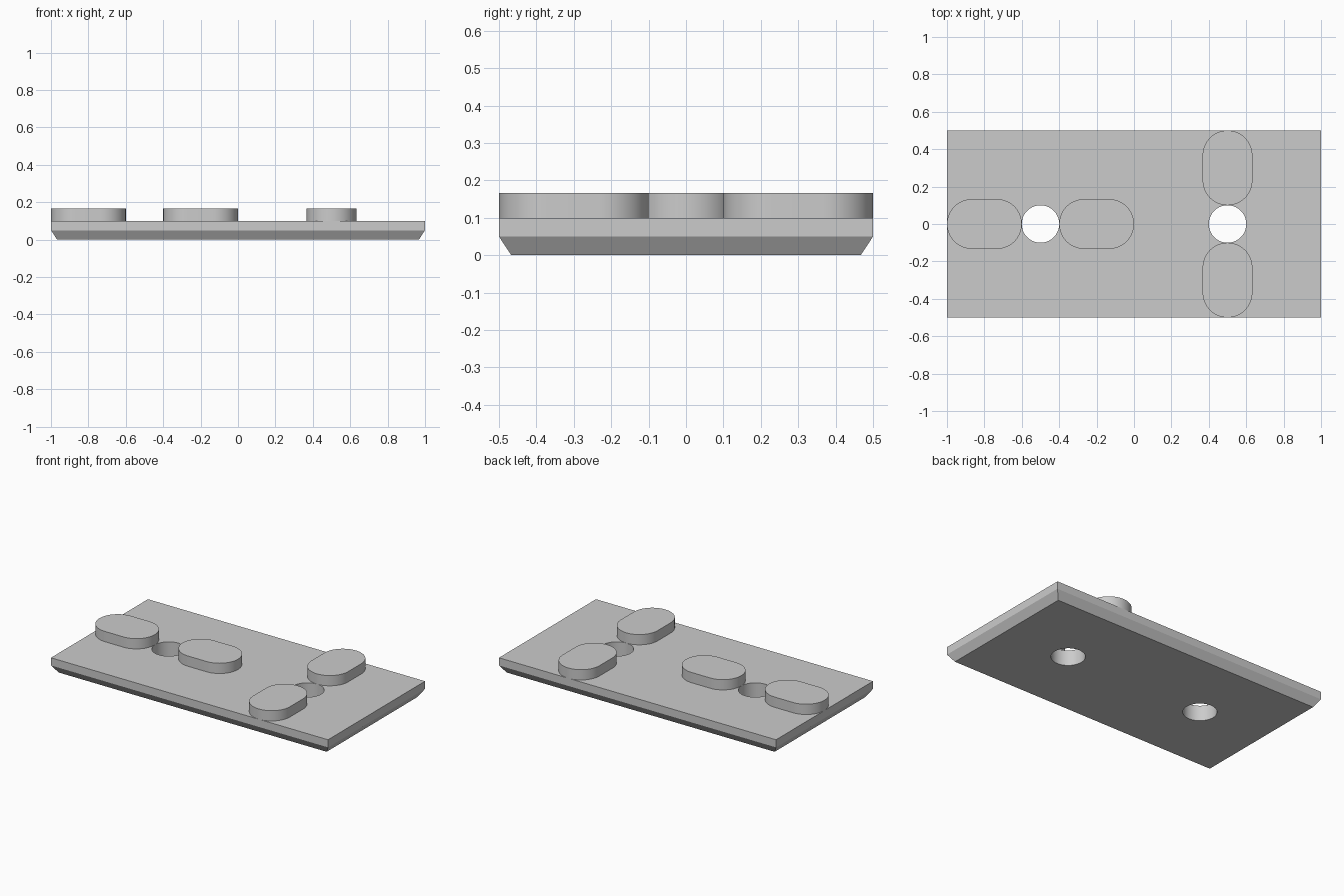
import bpy, bmesh
from math import pi, sin, cos, radians

cube = bpy.data.objects.get("Cube")
if cube:
    bpy.data.objects.remove(cube, do_unlink=True)

# Single grey material
grey = bpy.data.materials.new("light_grey")
grey.use_nodes = True
COLOR = (0.6, 0.6, 0.6, 1)
grey.diffuse_color = COLOR
grey.node_tree.nodes["Principled BSDF"].inputs["Base Color"].default_value = COLOR

HALF_X, HALF_Y, BEVEL = 1.0, 0.5, 0.033
MID_Z, TOP_Z, TAB_Z = 0.05, 0.1, 0.167
HOLE_R, TAB_R, TAB_LEN = 0.1, 0.133, 0.4


def loft(name, rings):
    """Closed solid through matching rings of points, bottom to top."""
    bm = bmesh.new()
    loops = [[bm.verts.new(p) for p in ring] for ring in rings]
    n = len(loops[0])
    bm.faces.new(loops[0][::-1])
    bm.faces.new(loops[-1])
    for low, high in zip(loops, loops[1:]):
        for i in range(n):
            j = (i + 1) % n
            bm.faces.new((low[i], low[j], high[j], high[i]))
    mesh = bpy.data.meshes.new(name)
    bm.to_mesh(mesh)
    bm.free()
    mesh.materials.append(grey)
    obj = bpy.data.objects.new(name, mesh)
    bpy.context.collection.objects.link(obj)
    return obj


def smooth(obj):
    bpy.ops.object.select_all(action='DESELECT')
    obj.select_set(True)
    bpy.context.view_layer.objects.active = obj
    bpy.ops.object.shade_smooth_by_angle(angle=radians(30))


def rectangle(inset, z):
    x, y = HALF_X - inset, HALF_Y - inset
    return [(-x, -y, z), (x, -y, z), (x, y, z), (-x, y, z)]


def stadium(cx, cy, radius, half_straight, along_y, z, steps=32):
    """Rounded slot outline; a circle when half_straight is zero."""
    pts = []
    for end in (1, -1):
        last = steps if half_straight else steps - 1
        for i in range(last + 1):
            a = -pi / 2 + pi * i / steps
            u = end * (half_straight + radius * cos(a))
            v = end * radius * sin(a)
            pts.append((cx - v, cy + u, z) if along_y else (cx + u, cy + v, z))
    return pts


# Base plate with chamfered underside
plate = loft("base_plate", [rectangle(BEVEL, 0), rectangle(0, MID_Z), rectangle(0, TOP_Z)])

# Two through holes
for name, x in (("right", -0.5), ("left", 0.5)):
    cutter = loft(name + "_hole_cutter",
                  [stadium(x, 0, HOLE_R, 0, False, z) for z in (-0.1, 0.3)])
    cutter.hide_render = True
    mod = plate.modifiers.new(name + "_hole", 'BOOLEAN')
    mod.operation = 'DIFFERENCE'
    mod.solver = 'EXACT'
    mod.object = cutter
    bpy.context.view_layer.objects.active = plate
    bpy.ops.object.modifier_apply(modifier=mod.name)
    bpy.data.objects.remove(cutter, do_unlink=True)
smooth(plate)

# Raised rounded tabs, a pair beside each hole
offset = HOLE_R + TAB_LEN / 2
for name, x, y, along_y in (("right_outer_tab", -0.5 - offset, 0, False),
                            ("right_inner_tab", -0.5 + offset, 0, False),
                            ("left_front_tab", 0.5, -offset, True),
                            ("left_back_tab", 0.5, offset, True)):
    smooth(loft(name, [stadium(x, y, TAB_R, TAB_LEN / 2 - TAB_R, along_y, z)
                       for z in (TOP_Z, TAB_Z)]))
